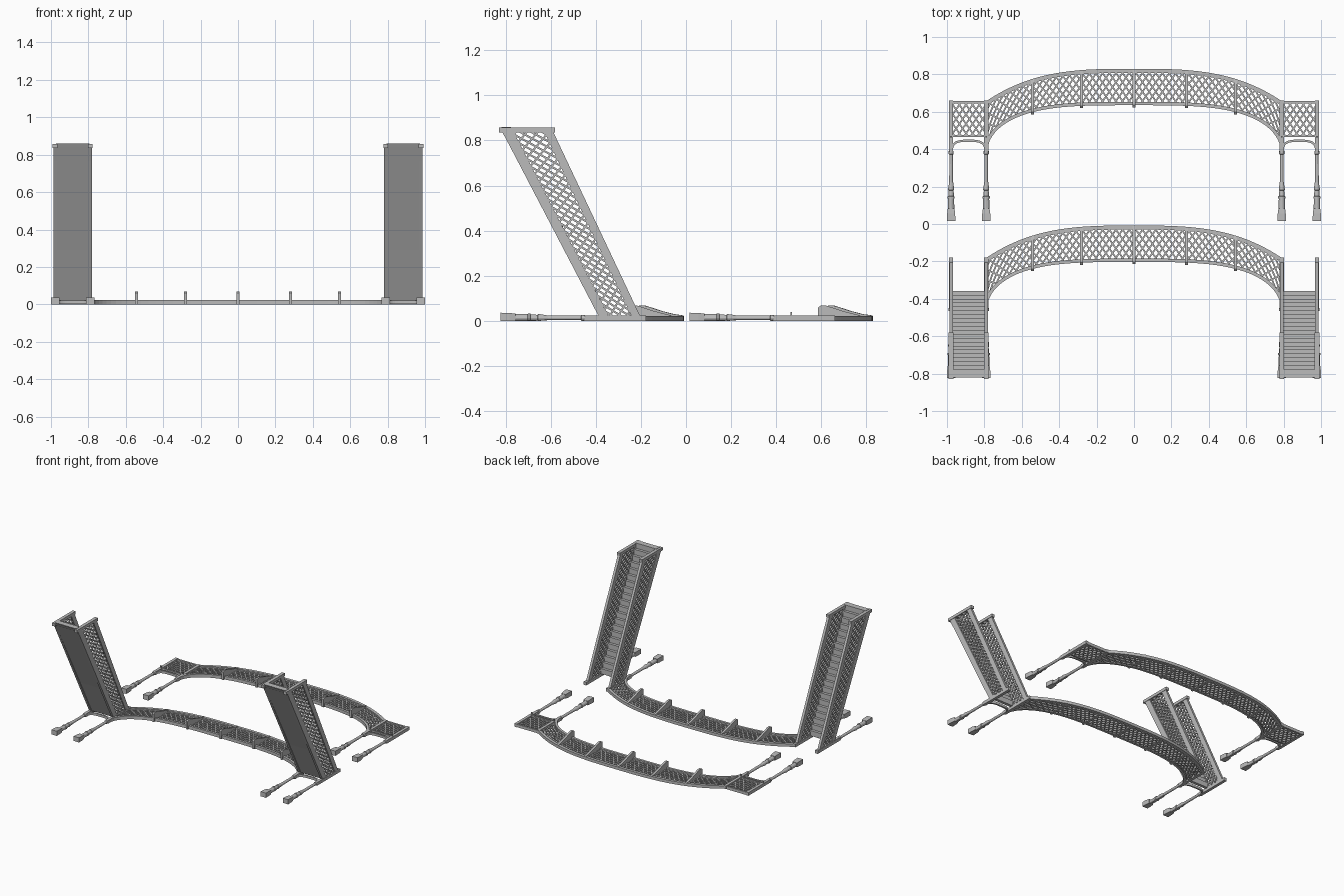
import bpy, bmesh, math
from mathutils import Vector

if "Cube" in bpy.data.objects:
    bpy.data.objects.remove(bpy.data.objects["Cube"])

grey = bpy.data.materials.new("plain grey")
grey.diffuse_color = (0.5, 0.5, 0.5, 1)
grey.use_nodes = True
grey.node_tree.nodes["Principled BSDF"].inputs["Base Color"].default_value = grey.diffuse_color


def finish(bm, name):
    bmesh.ops.recalc_face_normals(bm, faces=bm.faces)
    me = bpy.data.meshes.new(name)
    bm.to_mesh(me)
    bm.free()
    me.materials.append(grey)
    ob = bpy.data.objects.new(name, me)
    bpy.context.collection.objects.link(ob)
    return ob


def loft(bm, rings):
    # closed solid through a list of equal-length rings
    vs = [[bm.verts.new(p) for p in r] for r in rings]
    n = len(vs[0])
    for a, b in zip(vs, vs[1:]):
        for i in range(n):
            bm.faces.new((a[i], a[(i + 1) % n], b[(i + 1) % n], b[i]))
    bm.faces.new(vs[0])
    bm.faces.new(vs[-1][::-1])


def box(bm, x0, x1, y0, y1, z0, z1):
    loft(bm, [[(x0, y0, z), (x1, y0, z), (x1, y1, z), (x0, y1, z)] for z in (z0, z1)])


def ribbon(bm, pts, left, right, place, t0, t1):
    # flat bar following a 2D path, offset to both sides
    rings = []
    for i, p in enumerate(pts):
        d = (Vector(pts[min(i + 1, len(pts) - 1)]) - Vector(pts[max(i - 1, 0)])).normalized()
        n = Vector((-d.y, d.x))
        a, b = Vector(p) + n * left, Vector(p) - n * right
        rings.append([place(a.x, a.y, t0), place(b.x, b.y, t0),
                      place(b.x, b.y, t1), place(a.x, a.y, t1)])
    loft(bm, rings)


def lattice(bm, f, u0, u1, pitch, rows, width, place, t0, t1, seg=6):
    # crossing diagonal bars in a (u, v) field mapped by f
    run = pitch * rows
    for sgn in (1, -1):
        for k in range(-int(rows) - 2, int((u1 - u0) / pitch) + int(rows) + 3):
            s = u0 + k * pitch if sgn > 0 else u0 + k * pitch + run
            va, vb = sorted(((u0 - s) / (sgn * run), (u1 - s) / (sgn * run)))
            va, vb = max(0, va), min(1, vb)
            if vb - va < 0.03:
                continue
            vv = [va + (vb - va) * i / seg for i in range(seg + 1)]
            ribbon(bm, [f(s + sgn * run * v, v) for v in vv], width / 2, width / 2, place, t0, t1)


# arch outlines
A = 0.785


def lo(x):
    return 0.385 + 0.25 * math.sqrt(max(0, 1 - abs(x / A) ** 3.5))


def hi(x):
    return 0.66 + 0.17 * (1 - min(1, abs(x / A)) ** 3.1)


def panel(label, off, stairs):
    def place(a, b, t):
        return (a, b + off, t)

    # arched span: lattice and rails
    bm = bmesh.new()
    lattice(bm, lambda u, v: (u, lo(u) + 0.01 + v * (hi(u) - lo(u) - 0.02)),
            -0.78, 0.78, 0.0355, 3.5, 0.0085, place, 0.003, 0.015, 8)
    finish(bm, label + "_span_lattice")
    bm = bmesh.new()
    xs = [A * math.sin(-math.pi / 2 + math.pi * i / 48) for i in range(49)]
    ribbon(bm, [(x, hi(x)) for x in xs], 0, 0.022, place, 0, 0.022)
    ribbon(bm, [(x, lo(x)) for x in xs], 0.018, 0, place, 0, 0.024)
    finish(bm, label + "_span_rails")

    # curved buttress ribs
    bm = bmesh.new()
    for x in (-0.542, -0.28, 0, 0.28, 0.542):
        l, h = lo(x), hi(x)
        prof = [(l - 0.012, 0), (l - 0.012, 0.06), (l, 0.068), (l + 0.025, 0.067),
                (l + 0.06, 0.056), (l + 0.1, 0.043), (l + 0.15, 0.03), (h - 0.002, 0.024),
                (h - 0.002, 0)]
        loft(bm, [[(x + s, y + off, z) for y, z in prof] for s in (-0.008, 0.008)])
    finish(bm, label + "_ribs")

    # end bays: posts, arches, beams
    bm = bmesh.new()
    for s in (1, -1):
        for c in (0.978, 0.79):
            a, b = sorted((s * (c - 0.011), s * (c + 0.011)))
            box(bm, a, b, 0.385 + off, 0.66 + off, 0, 0.024)
            box(bm, a + 0.006, b - 0.006, 0.463 + off, 0.47 + off, 0.02, 0.04)
        arc = []
        for i in range(21):
            t = math.pi * i / 20
            c, q = math.cos(t), math.sin(t)
            arc.append((s * (0.884 - 0.09 * math.copysign(abs(c) ** 0.6, c)), 0.385 + 0.06 * q ** 0.7))
        ribbon(bm, arc, 0.006, 0.006, place, 0.002, 0.02)
        if not stairs:
            a, b = sorted((s * 0.79, s * 0.978))
            box(bm, a, b, 0.465 + off, 0.477 + off, 0, 0.022)
            box(bm, a, b, 0.643 + off, 0.657 + off, 0, 0.022)
            lattice(bm, lambda u, v: (u, 0.472 + v * 0.178), a, b, 0.0355, 3.5, 0.0085,
                    place, 0.003, 0.015, 1)
    finish(bm, label + "_end_bays")

    # turned columns lying on the bed, on square plinths
    bm = bmesh.new()
    prof = [(0.07, 0.017), (0.135, 0.016), (0.137, 0.019), (0.147, 0.019), (0.149, 0.015),
            (0.18, 0.013), (0.182, 0.016), (0.19, 0.016), (0.225, 0.0105), (0.372, 0.0095),
            (0.374, 0.0135), (0.39, 0.0135)]
    for c in (-0.9775, -0.79, 0.79, 0.9775):
        loft(bm, [[(c + r * math.cos(k * math.pi / 6), y + off,
                    max(0, 0.0135 + r * math.sin(k * math.pi / 6))) for k in range(12)]
                  for y, r in prof])
        loft(bm, [[(c - w, y + off, 0), (c + w, y + off, 0), (c + w, y + off, h), (c - w, y + off, h)]
                  for y, w, h in ((0.015, 0.0225, 0.036), (0.055, 0.0215, 0.035), (0.082, 0.018, 0.032))])
    finish(bm, label + "_columns")


panel("back_side", 0.0, False)
panel("front_side", -0.838, True)

# stair flights standing on the front side
ZB, ZT = 0.01, 0.845


def mix(a, b, z):
    return a + (b - a) * (z - ZB) / (ZT - ZB)


for s, side in ((-1, "left"), (1, "right")):
    def place(a, b, t):
        return (t, a, b)

    bm = bmesh.new()
    for c in (0.978, 0.79):
        x0, x1 = s * c - 0.0095, s * c + 0.0095
        # sloping stringer and handrail
        for b0, b1, t0, t1 in ((-0.382, -0.338, -0.818, -0.768), (-0.236, -0.198, -0.632, -0.592)):
            loft(bm, [[(x, b0, ZB), (x, b1, ZB), (x, t1, ZT), (x, t0, ZT)] for x in (x0, x1)])
        # lattice infill
        lattice(bm, lambda u, v: (mix(-0.345, -0.773, u) + v * mix(0.113, 0.146, u), u),
                ZB, ZT, 0.0355, 3.0, 0.0085, place, s * c - 0.006, s * c + 0.006, 1)
        # foot bar
        box(bm, s * c - 0.0125, s * c + 0.0125, -0.83, -0.58, 0.835, 0.857)
    finish(bm, side + "_stair_sides")

    # steps with a flat sloping underside
    bm = bmesh.new()
    n = 21
    dz, dy = (ZT + 0.015 - 0.02) / n, 0.44 / n
    prof = [(-0.381, 0.02)]
    for i in range(n):
        prof += [(-0.358 - i * dy, 0.02 + i * dz), (-0.358 - i * dy, 0.02 + (i + 1) * dz)]
    prof.append((-0.82, 0.86))
    loft(bm, [[(x, y, z) for y, z in prof] for x in (s * 0.795, s * 0.973)])
    # flush underside skin
    loft(bm, [[(x, -0.383, 0.03), (x, -0.375, 0.03), (x, -0.81, ZT), (x, -0.819, ZT)]
              for x in (s * 0.781, s * 0.987)])
    finish(bm, side + "_stair_steps")
